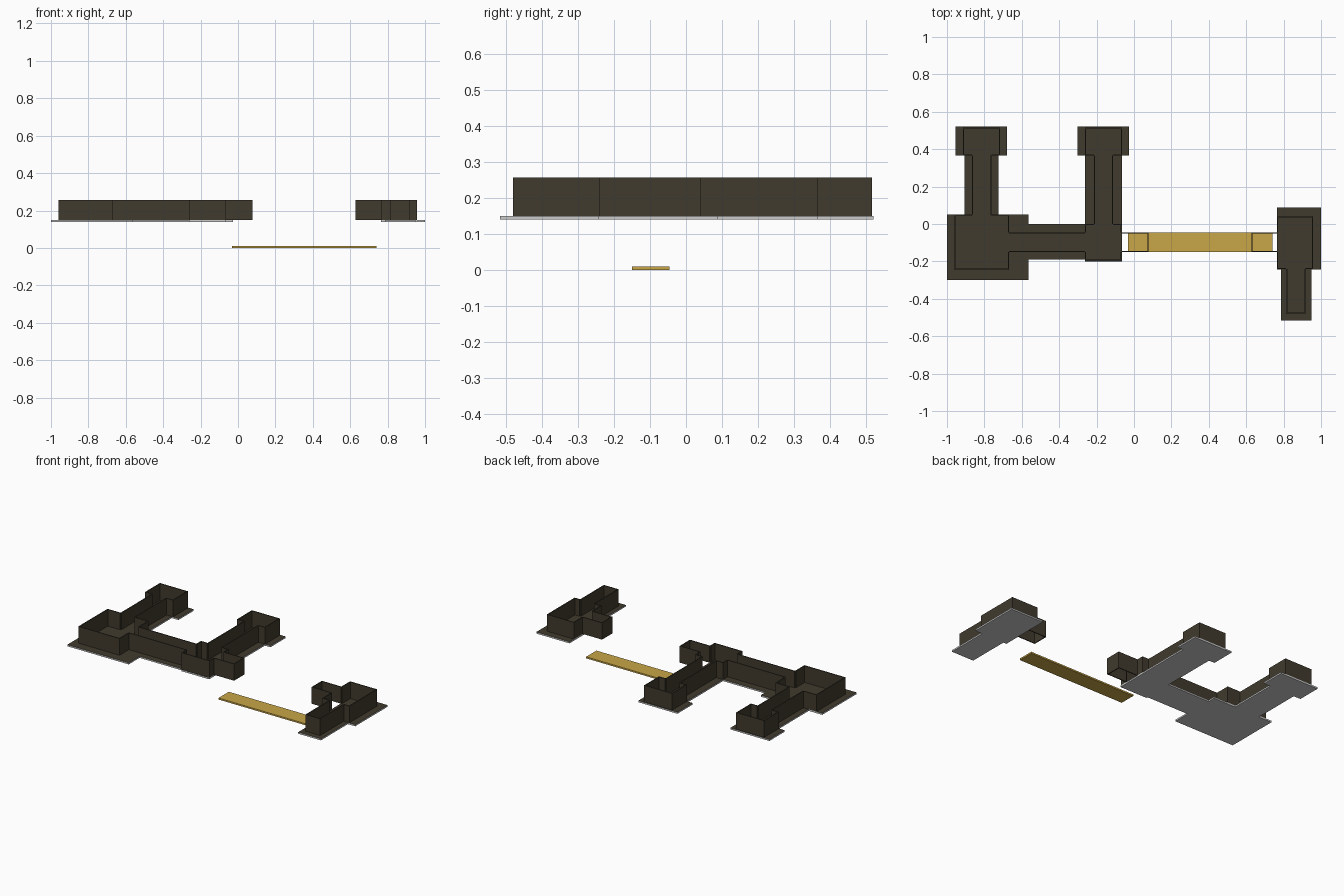
import bpy

cube = bpy.data.objects.get("Cube")
if cube:
    bpy.data.objects.remove(cube, do_unlink=True)

FLOOR_Z, DECK_Z, WALL_TOP = 0.14, 0.15, 0.257
T = 0.006      # wall thickness
HALF = 0.052   # half the width of a passage


def material(name, rgb):
    mat = bpy.data.materials.new(name)
    mat.use_nodes = True
    mat.diffuse_color = (*rgb, 1)
    mat.node_tree.nodes["Principled BSDF"].inputs["Base Color"].default_value = (*rgb, 1)
    return mat


stone = material("dark brown stone", (0.052, 0.043, 0.027))
slab_grey = material("light grey slab", (0.6, 0.6, 0.6))
gold = material("golden bridge", (0.58, 0.38, 0.065))


def boxes(name, spans, mats):
    """One object made of boxes, each given as x0, x1, y0, y1, z0, z1."""
    verts, faces = [], []
    for x0, x1, y0, y1, z0, z1 in spans:
        n = len(verts)
        for z in (z0, z1):
            verts += [(x0, y0, z), (x1, y0, z), (x1, y1, z), (x0, y1, z)]
        faces += [(n + 3, n + 2, n + 1, n), (n + 4, n + 5, n + 6, n + 7)]
        for i in range(4):
            j = (i + 1) % 4
            faces.append((n + i, n + j, n + 4 + j, n + 4 + i))
    mesh = bpy.data.meshes.new(name)
    mesh.from_pydata(verts, [], faces)
    for mat in mats:
        mesh.materials.append(mat)
    obj = bpy.data.objects.new(name, mesh)
    bpy.context.collection.objects.link(obj)
    return obj


def floor(name, x0, x1, y0, y1):
    """Grey slab with a dark top."""
    obj = boxes(name, [(x0, x1, y0, y1, FLOOR_Z, DECK_Z)], [slab_grey, stone])
    for face in obj.data.polygons:
        face.material_index = int(face.normal.z > 0.5)


def pieces(start, end, door):
    """Split a wall run around a doorway centred at door."""
    if door is None:
        return [(start, end)]
    return [(start, door - HALF), (door + HALF, end)]


def room(name, x0, x1, y0, y1, west=None, east=None, south=None, north=None):
    """Four walls, each with an optional full-height doorway."""
    spans = []
    for x, door in ((x0, west), (x1 - T, east)):
        spans += [(x, x + T, a, b, DECK_Z, WALL_TOP) for a, b in pieces(y0, y1, door)]
    for y, door in ((y0, south), (y1 - T, north)):
        spans += [(a, b, y, y + T, DECK_Z, WALL_TOP) for a, b in pieces(x0, x1, door)]
    boxes(name, spans, [stone])


def passage_x(name, x0, x1, y, cap=None):
    """Two walls along x, with an optional end wall at cap."""
    spans = [(x0, x1, s, s + T, DECK_Z, WALL_TOP) for s in (y - HALF, y + HALF - T)]
    if cap is not None:
        spans.append((cap, cap + T, y - HALF, y + HALF, DECK_Z, WALL_TOP))
    boxes(name, spans, [stone])


def passage_y(name, x, y0, y1):
    boxes(name, [(s, s + T, y0, y1, DECK_Z, WALL_TOP)
                 for s in (x - HALF, x + HALF - T)], [stone])


AXIS = -0.098                        # shared line of the passages and bridge
WEST_X, MID_X, EAST_X = -0.815, -0.163, 0.866

# Floors of the main complex
floor("great_room_floor", -1, -0.565, -0.3, 0.05)
floor("cross_passage_floor", -0.565, -0.262, -0.19, 0)
floor("junction_floor", -0.262, -0.065, -0.2, 0)
floor("west_passage_floor", -0.905, -0.725, 0.05, 0.365)
floor("middle_passage_floor", -0.262, -0.065, 0, 0.365)

# Walls of the main complex
room("great_room_walls", -0.96, -0.668, -0.245, 0.05, east=AXIS, north=WEST_X)
room("junction_walls", -0.262, -0.065, -0.197, 0, west=AXIS, east=AXIS, north=MID_X)
passage_x("cross_passage_walls", -0.668, -0.262, AXIS)
passage_x("west_bridge_gate", -0.065, 0.077, AXIS, cap=0.077 - T)
passage_y("west_passage_walls", WEST_X, 0.05, 0.365)
passage_y("middle_passage_walls", MID_X, 0, 0.365)

# Matching end rooms at the back
for side, x in (("west", WEST_X), ("middle", MID_X)):
    floor(side + "_end_floor", x - 0.14, x + 0.137, 0.365, 0.52)
    room(side + "_end_walls", x - 0.099, x + 0.099, 0.365, 0.515, south=x)

# Detached east room with its south alcove
floor("east_room_floor", 0.765, 1, -0.242, 0.087)
floor("alcove_floor", 0.787, 0.948, -0.515, -0.242)
room("east_room_walls", 0.765, 0.957, -0.24, 0.042, west=AXIS, south=EAST_X)
room("alcove_walls", EAST_X - HALF, EAST_X + HALF, -0.48, -0.24, north=EAST_X)
passage_x("east_bridge_gate", 0.627, 0.765, AXIS, cap=0.627)

# Low bridge
boxes("bridge", [(-0.033, 0.74, AXIS - HALF, AXIS + HALF, 0, 0.01)], [gold])
